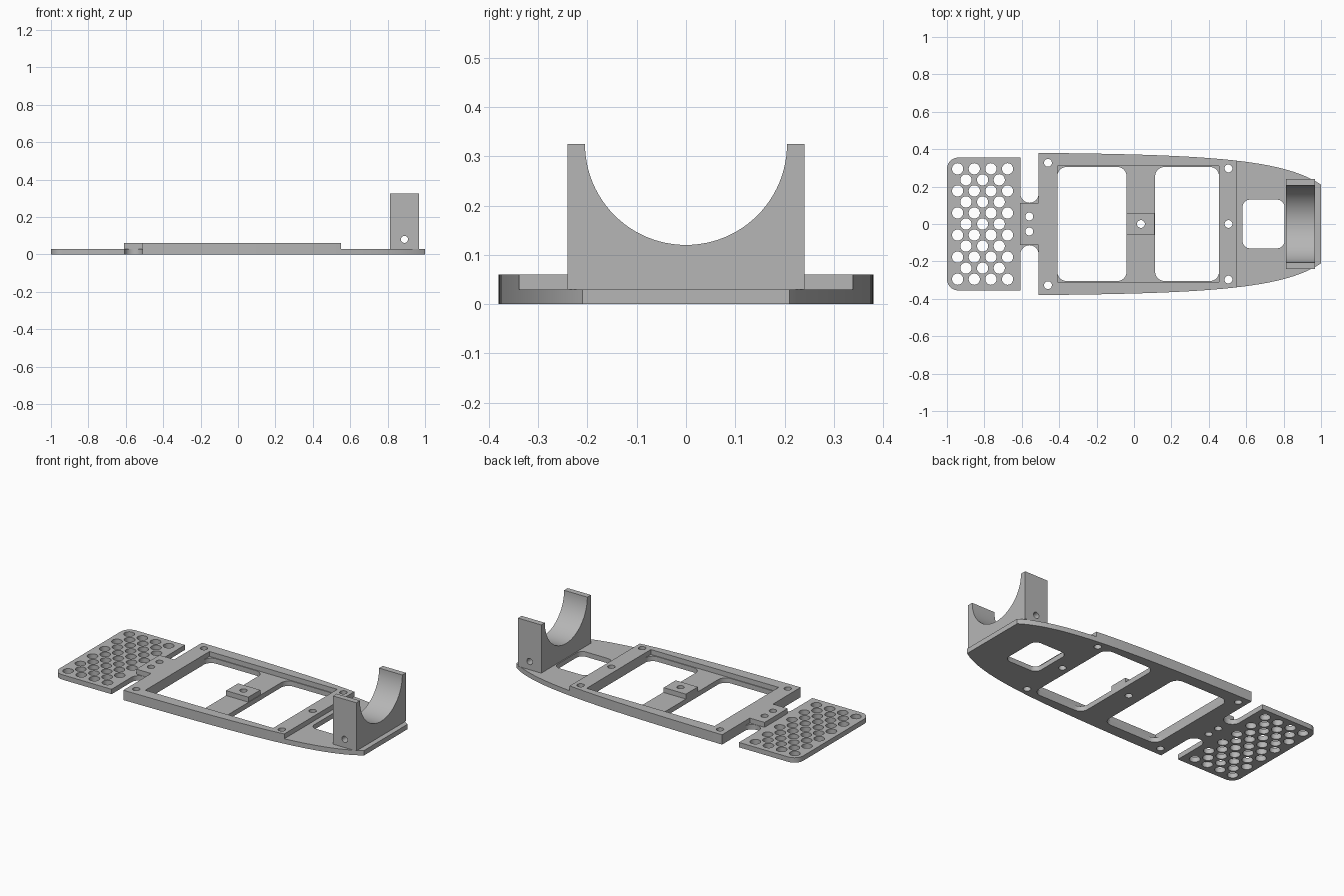
import bpy
import math
from mathutils import Matrix, Vector
from mathutils.geometry import interpolate_bezier

cube = bpy.data.objects.get("Cube")
if cube:
    bpy.data.objects.remove(cube, do_unlink=True)

GREY = (0.47, 0.47, 0.47, 1)
grey = bpy.data.materials.new("plain grey")
grey.use_nodes = True
grey.diffuse_color = GREY
grey.node_tree.nodes["Principled BSDF"].inputs["Base Color"].default_value = GREY

SHEET = 0.03   # thickness of each layer
BOLT = 0.021   # bolt hole radius


def arc(cx, cy, r, start, end, steps=10):
    angles = [math.radians(start + (end - start) * i / steps) for i in range(steps + 1)]
    return [(cx + r * math.cos(a), cy + r * math.sin(a)) for a in angles]


def circle(cx, cy, r, steps=28):
    return arc(cx, cy, r, 0, 360, steps)[:-1]


def rect(x0, x1, half, r=0):
    if not r:
        return [(x0, -half), (x1, -half), (x1, half), (x0, half)]
    y = half - r
    return (arc(x1 - r, y, r, 0, 90) + arc(x0 + r, y, r, 90, 180)
            + arc(x0 + r, -y, r, 180, 270) + arc(x1 - r, -y, r, 270, 360))


def mirrored(half):
    return half + [(x, -y) for x, y in reversed(half)]


def finish(obj):
    bpy.ops.object.select_all(action='DESELECT')
    obj.select_set(True)
    bpy.context.view_layer.objects.active = obj
    bpy.ops.object.convert(target='MESH')
    bpy.ops.object.mode_set(mode='EDIT')
    bpy.ops.mesh.select_all(action='SELECT')
    bpy.ops.mesh.remove_doubles(threshold=0.0001)
    bpy.ops.mesh.normals_make_consistent(inside=False)
    bpy.ops.object.mode_set(mode='OBJECT')
    bpy.ops.object.shade_smooth_by_angle(angle=math.radians(30))


def sheet(name, loops, depth, matrix):
    """Extrude a filled outline; every loop after the first is a hole."""
    curve = bpy.data.curves.new(name, 'CURVE')
    curve.dimensions = '2D'
    curve.fill_mode = 'BOTH'
    curve.extrude = depth / 2
    curve.materials.append(grey)
    for loop in loops:
        spline = curve.splines.new('POLY')
        spline.points.add(len(loop) - 1)
        for point, (x, y) in zip(spline.points, loop):
            point.co = (x, y, 0, 1)
        spline.use_cyclic_u = True
    obj = bpy.data.objects.new(name, curve)
    bpy.context.collection.objects.link(obj)
    obj.matrix_world = matrix
    finish(obj)
    return obj


def level(z):
    return Matrix.Translation((0, 0, z + SHEET / 2))


# Tapering hull side, shared by the base and the raised frame
hull = [(p.x, p.y) for p in interpolate_bezier(
    Vector((-0.51, 0.38)), Vector((0.4, 0.372)),
    Vector((0.8, 0.345)), Vector((1, 0.21)), 48)]
FRAME_END = 0.55
frame_side = [p for p in hull if p[0] < FRAME_END - 0.005]
(xa, ya), (xb, yb) = frame_side[-1], hull[len(frame_side)]
frame_side.append((FRAME_END, ya + (yb - ya) * (FRAME_END - xa) / (xb - xa)))

# Bolt holes
frame_bolts = [circle(x, s * y, BOLT) for x, y in ((-0.46, 0.327), (0.505, 0.297), (-0.56, 0.04))
               for s in (-1, 1)] + [circle(0.505, 0, BOLT)]
pad_bolt = circle(0.037, 0, BOLT)

# Staggered vent holes in the tail plate
vents = []
for col in range(7):
    rows = 6 - col % 2
    for row in range(rows):
        vents.append(circle(-0.943 + col * 0.0445, (row - (rows - 1) / 2) * 0.118, 0.03))

# Base plate with tail, necked joint and hull
base_half = (arc(-0.94, 0.295, 0.06, 180, 90) + [(-0.607, 0.355)]
             + arc(-0.5585, 0.162, 0.0485, 180, 360, 20) + hull)
windows = [rect(-0.41, -0.04, 0.305, 0.05), rect(0.113, 0.455, 0.305, 0.05),
           rect(0.58, 0.805, 0.13, 0.04)]
sheet("base_plate", [mirrored(base_half)] + windows + frame_bolts + [pad_bolt] + vents,
      SHEET, level(0))

# Raised frame with neck block
frame_half = [(-0.61, 0.112), (-0.51, 0.112)] + frame_side
sheet("raised_frame", [mirrored(frame_half), rect(-0.41, 0.455, 0.31)] + frame_bolts,
      SHEET, level(SHEET))

# Bolt pad on the crossbar
sheet("crossbar_pad", [rect(-0.04, 0.11, 0.058), pad_bolt], SHEET, level(SHEET))

# Cradle with round saddle, drawn in the y-z plane and extruded along x
TOP = 0.325
profile = [(-0.24, SHEET), (0.24, SHEET), (0.24, TOP)] + arc(0, TOP, 0.205, 0, -180, 48) + [(-0.24, TOP)]
stand = Matrix(((0, 0, 1, 0.89), (1, 0, 0, 0), (0, 1, 0, 0), (0, 0, 0, 1)))
cradle = sheet("cradle", [profile], 0.157, stand)

# Cross hole through the cradle
bpy.ops.mesh.primitive_cylinder_add(vertices=28, radius=0.019, depth=1, location=(0.89, 0, 0.08),
                                    rotation=(math.pi / 2, 0, 0))
cutter = bpy.context.object
cutter.name = "cross_hole_cutter"
cutter.hide_render = True
cutter.data.materials.append(grey)
cut = cradle.modifiers.new("cross_hole", 'BOOLEAN')
cut.operation = 'DIFFERENCE'
cut.solver = 'EXACT'
cut.object = cutter
finish(cradle)
bpy.data.objects.remove(cutter, do_unlink=True)
